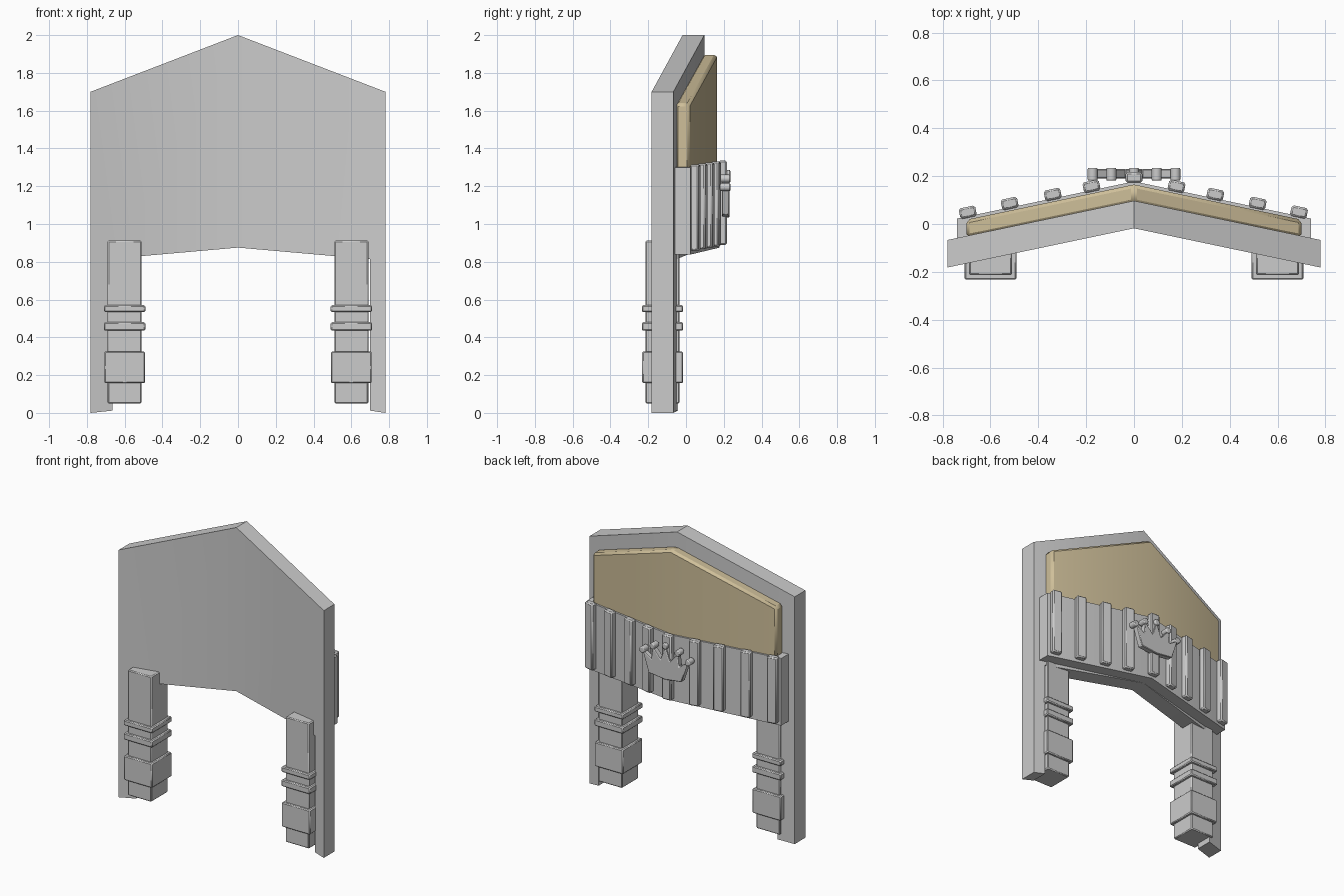
import bpy, bmesh, math
from mathutils import Matrix

if "Cube" in bpy.data.objects:
    bpy.data.objects.remove(bpy.data.objects["Cube"])

SLOPE = 0.21  # how far the V-shaped plan falls back per unit of x


def finish(name, bm, bevel=0.0, mat=None, segments=1):
    bmesh.ops.recalc_face_normals(bm, faces=bm.faces)
    me = bpy.data.meshes.new(name)
    bm.to_mesh(me)
    bm.free()
    ob = bpy.data.objects.new(name, me)
    bpy.context.collection.objects.link(ob)
    if mat:
        me.materials.append(mat)
    if bevel:
        m = ob.modifiers.new("bevel", 'BEVEL')
        m.width, m.segments = bevel, segments
        m.limit_method, m.angle_limit = 'ANGLE', math.radians(35)
    bpy.ops.object.select_all(action='DESELECT')
    bpy.context.view_layer.objects.active = ob
    ob.select_set(True)
    bpy.ops.object.shade_smooth_by_angle(angle=math.radians(30))
    return ob


def chevron(name, right, y0, depth, left=None, **kw):
    """Folded slab: x,z outline of each half, first and last point on x = 0."""
    left = left or right
    bm = bmesh.new()
    rv = [bm.verts.new((x, y0 - SLOPE * x, z)) for x, z in right]
    lv = [rv[0]] + [bm.verts.new((-x, y0 - SLOPE * x, z)) for x, z in left[1:-1]] + [rv[-1]]
    faces = [bm.faces.new(rv), bm.faces.new(lv[::-1])]
    ext = bmesh.ops.extrude_face_region(bm, geom=faces, use_keep_orig=True)
    bmesh.ops.translate(bm, vec=(0, depth, 0),
                        verts=[v for v in ext['geom'] if isinstance(v, bmesh.types.BMVert)])
    return finish(name, bm, **kw)


def box(name, centre, size, rot=0.0, bevel=0.006):
    bm = bmesh.new()
    bmesh.ops.create_cube(bm, size=1)
    bmesh.ops.scale(bm, vec=size, verts=bm.verts)
    ob = finish(name, bm, bevel)
    ob.location = centre
    ob.rotation_euler.z = rot
    return ob


# Back board with leg opening
def board(inner):
    return [(0, 2.0), (0.78, 1.70), (0.78, 0.0), (inner, 0.012),
            (inner, 0.875 - 0.088 * inner), (0, 0.875)]


chevron("back_board", board(0.70), -0.018, 0.115, left=board(0.665))

# Padded upper panel
tan = bpy.data.materials.new("tan_fabric")
tan.diffuse_color = (0.62, 0.52, 0.32, 1)
tan.use_nodes = True
tan.node_tree.nodes["Principled BSDF"].inputs["Base Color"].default_value = tan.diffuse_color
chevron("padded_panel", [(0, 1.90), (0.70, 1.635), (0.70, 1.25), (0, 1.28)],
        0.09, 0.075, bevel=0.014, mat=tan)

# Apron and its vertical slats
chevron("apron", [(0, 1.325), (0.74, 1.30), (0.74, 0.838), (0, 0.875)], 0.085, 0.093)
for i, x in enumerate((-0.695, -0.52, -0.34, -0.178, 0, 0.178, 0.34, 0.517, 0.69)):
    a = abs(x)
    rot = 0 if x == 0 else math.copysign(math.atan(SLOPE), -x)
    lo, hi = 0.89 - 0.045 * a, 1.335 - 0.03 * a
    box(f"slat_{i + 1}", (x, 0.195 - SLOPE * a, (lo + hi) / 2), (0.07, 0.045, hi - lo), rot, 0.008)

# Front legs with raised bands
for side, s in (("left", -1), ("right", 1)):
    for part, half, z0, z1 in (("leg", 0.09, 0.05, 0.912), ("leg_block", 0.108, 0.157, 0.325),
                               ("leg_lower_ring", 0.109, 0.435, 0.48),
                               ("leg_upper_ring", 0.109, 0.533, 0.57)):
        box(f"{side}_{part}", (s * 0.6, -0.124, (z0 + z1) / 2), (2 * half, 2 * half, z1 - z0))

# Crown ornament: zigzag plate plus rounded tips
half = [(0, 1.035), (0.125, 1.05), (0.17, 1.19), (0.105, 1.15), (0.095, 1.235),
        (0.035, 1.165), (0, 1.26)]
pts = half + [(-x, z) for x, z in half[-2:0:-1]]
bm = bmesh.new()
face = bm.faces.new([bm.verts.new((x, 0.19, z)) for x, z in pts])
ext = bmesh.ops.extrude_face_region(bm, geom=[face], use_keep_orig=True)
bmesh.ops.translate(bm, vec=(0, 0.04, 0),
                    verts=[v for v in ext['geom'] if isinstance(v, bmesh.types.BMVert)])
finish("crown_plate", bm, 0.004)
for i, (x, z) in enumerate(((-0.173, 1.195), (-0.095, 1.24), (0, 1.265), (0.095, 1.24), (0.173, 1.195))):
    bm = bmesh.new()
    bmesh.ops.create_cone(bm, cap_ends=True, segments=16, radius1=0.021, radius2=0.021,
                          depth=0.054, matrix=Matrix.Rotation(math.pi / 2, 4, 'X'))
    finish(f"crown_tip_{i + 1}", bm, 0.006, segments=2).location = (x, 0.208, z)
